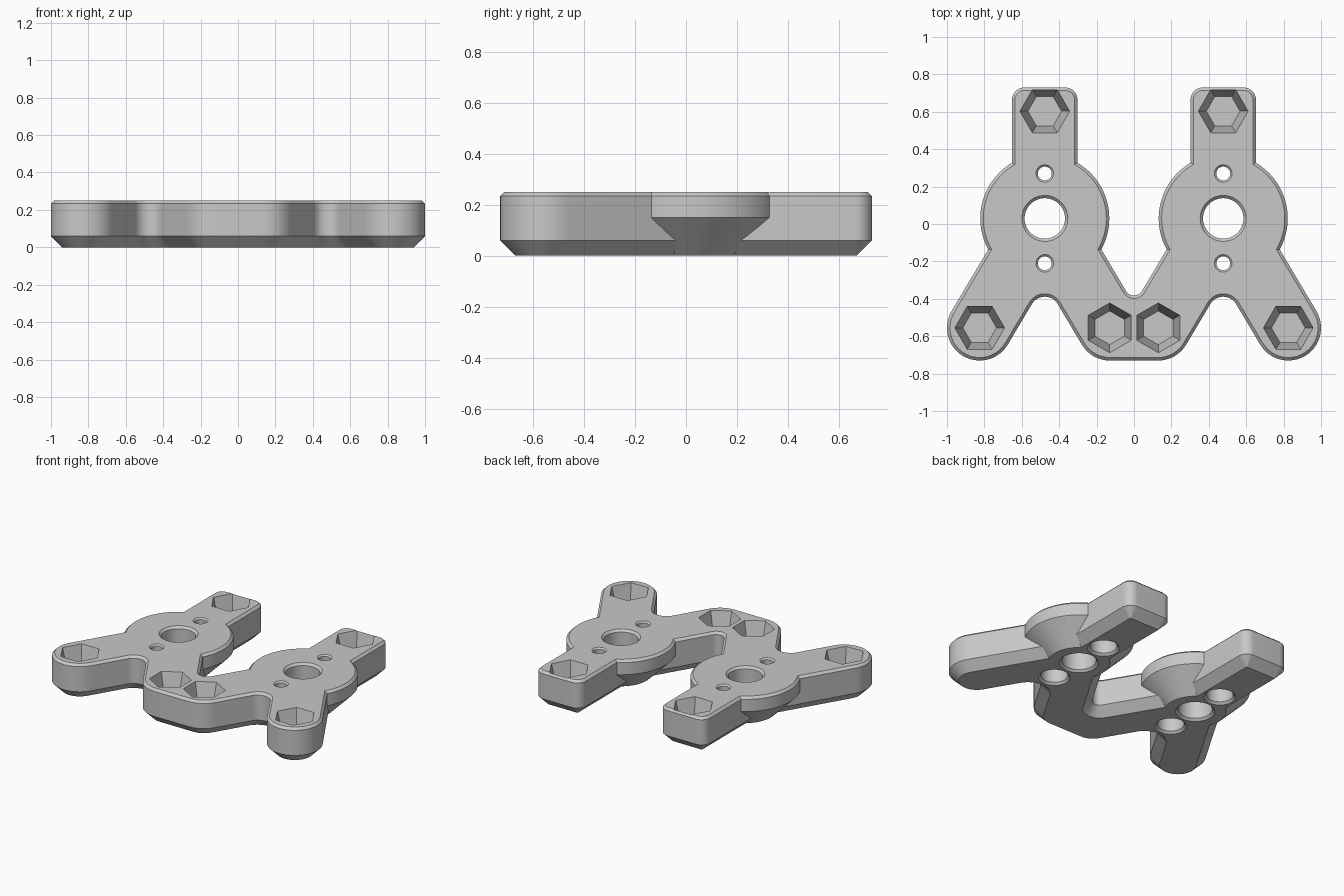
import bpy, bmesh, math
from mathutils import Vector

cube = bpy.data.objects.get("Cube")
if cube:
    bpy.data.objects.remove(cube, do_unlink=True)

HEIGHT, TOP_CUT, BOTTOM_CUT = 0.25, 0.016, 0.06
HALF = 0.175                      # half width of every arm
HUB = Vector((0.477, 0.03))
FOOT_Y, BACK_Y = -0.555, 0.73
INNER, OUTER = Vector((0.13, FOOT_Y)), Vector((0.825, FOOT_Y))

grey = bpy.data.materials.new("plain grey")
grey.use_nodes = True
grey.diffuse_color = (0.58, 0.58, 0.58, 1)
grey.node_tree.nodes["Principled BSDF"].inputs["Base Color"].default_value = grey.diffuse_color


def make_object(name, bm):
    bmesh.ops.recalc_face_normals(bm, faces=bm.faces)
    mesh = bpy.data.meshes.new(name)
    bm.to_mesh(mesh)
    bm.free()
    obj = bpy.data.objects.new(name, mesh)
    obj.data.materials.append(grey)
    bpy.context.collection.objects.link(obj)
    return obj


def loft(bm, rings):
    """Closed solid through rings of equal point count."""
    loops = [[bm.verts.new(p) for p in ring] for ring in rings]
    n = len(loops[0])
    for low, high in zip(loops, loops[1:]):
        for i in range(n):
            j = (i + 1) % n
            bm.faces.new((low[i], low[j], high[j], high[i]))
    bm.faces.new(loops[0][::-1])
    bm.faces.new(loops[-1])


def lathe(bm, centre, profile, sides=64, turn=0.0):
    rings = []
    for r, z in profile:
        angles = [turn + math.tau * i / sides for i in range(sides)]
        rings.append([(centre[0] + r * math.cos(a), centre[1] + r * math.sin(a), z) for a in angles])
    loft(bm, rings)


def rounded(corners):
    """Outline with each (x, y, radius) corner replaced by an arc."""
    points = []
    for i, (x, y, r) in enumerate(corners):
        p = Vector((x, y))
        a = (Vector(corners[i - 1][:2]) - p).normalized()
        b = (Vector(corners[(i + 1) % len(corners)][:2]) - p).normalized()
        if r == 0:
            points.append(p)
            continue
        half = a.angle(b) / 2
        centre = p + (a + b).normalized() * r / math.sin(half)
        start = p + a * r / math.tan(half) - centre
        end = p + b * r / math.tan(half) - centre
        sweep = start.angle(end)
        steps = max(4, round(sweep / math.radians(7)))
        for k in range(steps + 1):
            t = sweep * k / steps
            points.append(centre + (start * math.sin(sweep - t) + end * math.sin(t)) / math.sin(sweep))
    return [p for i, p in enumerate(points) if (p - points[i - 1]).length > 1e-4]


def inset(points, d):
    result = []
    for i, p in enumerate(points):
        e1 = (p - points[i - 1]).normalized()
        e2 = (points[(i + 1) % len(points)] - p).normalized()
        n1, n2 = Vector((-e1.y, e1.x)), Vector((-e2.y, e2.x))
        result.append(p + (n1 + n2) * d / (1 + n1.dot(n2)))
    return result


# Arm frame body: back arm, splayed legs and the bridge joining the inner feet
leg = (OUTER - HUB).normalized()
side = Vector((-leg.y, leg.x))    # outward normal of the outer leg
slope = leg.y / leg.x
crotch_y = HUB.y - HALF / leg.x
valley_y = HUB.y + HALF / leg.x + slope * HUB.x
waist_y = HUB.y + HALF / leg.x + slope * HALF
bottom_y = FOOT_Y - HALF
bridge_x = HUB.x + (bottom_y - crotch_y) / -slope
tip = OUTER + leg * HALF
heel, toe = tip - side * HALF, tip + side * HALF
half = [
    (bridge_x, bottom_y, HALF), (HUB.x, crotch_y, 0.08),
    (heel.x, heel.y, HALF), (toe.x, toe.y, HALF),
    (HUB.x + HALF, waist_y, 0), (HUB.x + HALF, BACK_Y, 0.066),
    (HUB.x - HALF, BACK_Y, 0.066), (HUB.x - HALF, waist_y, 0),
]
outline = rounded(half + [(0, valley_y, 0.05)] + [(-x, y, r) for x, y, r in reversed(half)])
bm = bmesh.new()
layers = [(BOTTOM_CUT, 0), (0, BOTTOM_CUT), (0, HEIGHT - TOP_CUT), (TOP_CUT, HEIGHT)]
loft(bm, [[(p.x, p.y, z) for p in inset(outline, d)] for d, z in layers])
frame = make_object("mounting_frame", bm)

# Round hubs with conical undersides
hubs = bmesh.new()
cuts = bmesh.new()
R = 0.345
for s in (-1, 1):
    x = s * HUB.x
    lathe(hubs, (x, HUB.y), [(R - 0.15, 0), (R, 0.15), (R, HEIGHT - TOP_CUT), (R - TOP_CUT, HEIGHT)], 96)

    # Centre bore, chamfered at both ends
    lathe(cuts, (x, HUB.y), [(0.133, -0.01), (0.108, 0.015), (0.108, 0.235), (0.133, 0.26)])

    # Screw holes, counterbored from below
    for dy in (-0.24, 0.24):
        lathe(cuts, (x, HUB.y + dy), [(0.11, -0.01), (0.085, 0.015), (0.085, 0.14),
                                      (0.037, 0.14), (0.037, 0.24), (0.057, 0.26)], 40)

    # Tapered hexagonal sockets
    for cx, cy, turn in ((x, 0.603, 0), (s * OUTER.x, FOOT_Y, 0), (s * INNER.x, FOOT_Y, math.pi / 6)):
        lathe(cuts, (cx, cy), [(0.09, 0.08), (0.133, HEIGHT), (0.136, HEIGHT + 0.012)], 6, turn)

bpy.context.view_layer.objects.active = frame
for name, mesh, operation in (("hub_helper", hubs, 'UNION'), ("hole_cutter", cuts, 'DIFFERENCE')):
    helper = make_object(name, mesh)
    helper.hide_render = True
    mod = frame.modifiers.new(name, 'BOOLEAN')
    mod.operation, mod.solver, mod.object = operation, 'EXACT', helper
    bpy.ops.object.modifier_apply(modifier=mod.name)
    bpy.data.objects.remove(helper, do_unlink=True)

# Smooth rounded walls, crisp edges
bpy.ops.object.select_all(action='DESELECT')
frame.select_set(True)
bpy.ops.object.shade_smooth_by_angle(angle=math.radians(25))
